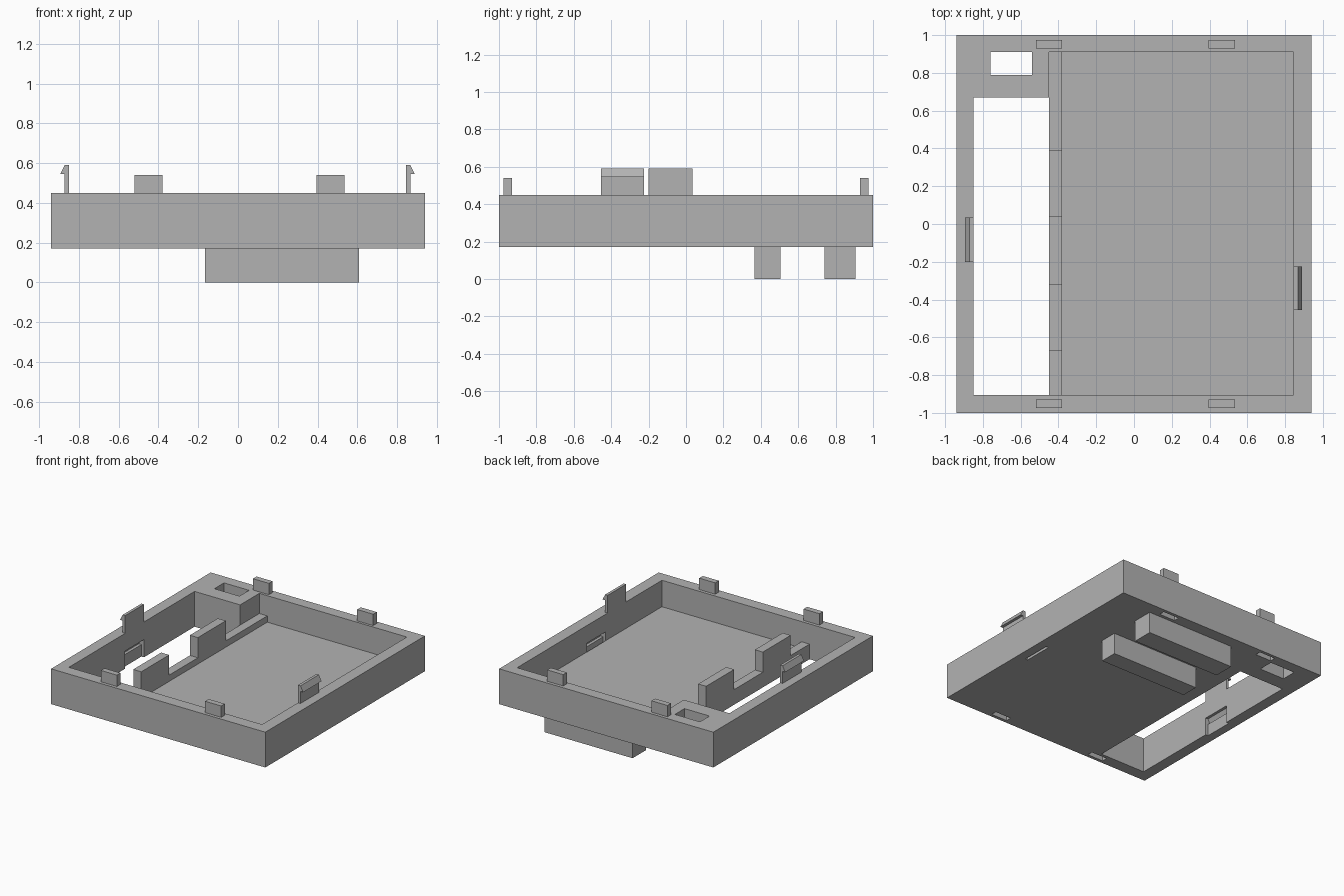
import bpy, bmesh

cube = bpy.data.objects.get("Cube")
if cube:
    bpy.data.objects.remove(cube, do_unlink=True)

grey = bpy.data.materials.new("plain grey")
grey.use_nodes = True
COLOUR = (0.45, 0.45, 0.45, 1)
grey.diffuse_color = COLOUR
grey.node_tree.nodes["Principled BSDF"].inputs["Base Color"].default_value = COLOUR

BASE, TOP = 0.17, 0.45        # underside and rim of the tray
FLOOR, LEDGE = 0.24, 0.29
FRONT, BACK = -0.905, 0.91    # inner faces of the end walls
LEFT, RIGHT = 0.845, -0.85    # inner faces of the side walls
DROP = TOP - BASE             # sockets repeat the pegs one tray lower


def prism(name, profile, y0, y1):
    """Extrude an x-z outline from y0 to y1."""
    bm = bmesh.new()
    face = bm.faces.new([bm.verts.new((x, y0, z)) for x, z in profile])
    out = bmesh.ops.extrude_face_region(bm, geom=[face])
    verts = [g for g in out["geom"] if isinstance(g, bmesh.types.BMVert)]
    bmesh.ops.translate(bm, verts=verts, vec=(0, y1 - y0, 0))
    bmesh.ops.recalc_face_normals(bm, faces=bm.faces)
    mesh = bpy.data.meshes.new(name)
    bm.to_mesh(mesh)
    bm.free()
    mesh.materials.append(grey)
    obj = bpy.data.objects.new(name, mesh)
    bpy.context.collection.objects.link(obj)
    return obj


def box(name, x0, x1, y0, y1, z0, z1):
    return prism(name, [(x0, z0), (x1, z0), (x1, z1), (x0, z1)], y0, y1)


def latch(name, wall, side, y0, y1, drop=0, extra=0):
    """Thin upright tab with an outward hook; extra lengthens its foot."""
    outline = [(0, TOP - extra), (0.022, TOP - extra), (0.022, 0.545),
               (0.045, 0.545), (0.022, 0.59), (0, 0.59)]
    return prism(name, [(wall + side * x, z - drop) for x, z in outline], y0, y1)


def cut(target, cutter):
    cutter.hide_render = True
    mod = target.modifiers.new("cut", "BOOLEAN")
    mod.operation = "DIFFERENCE"
    mod.solver = "EXACT"
    mod.object = cutter
    bpy.context.view_layer.objects.active = target
    bpy.ops.object.modifier_apply(modifier=mod.name)
    bpy.data.objects.remove(cutter, do_unlink=True)


# Tray shell with its recess, side opening and corner hole
tray = box("tray", -0.94, 0.94, -1, 1, BASE, TOP)
cut(tray, box("upper_recess", -0.45, LEFT, FRONT, BACK, LEDGE, 0.6))
cut(tray, box("lower_recess", -0.38, LEFT, FRONT, BACK, FLOOR, 0.6))
cut(tray, box("side_opening", RIGHT, -0.45, FRONT, 0.67, 0, 0.6))
cut(tray, box("corner_hole", -0.76, -0.54, 0.79, BACK, 0, 0.6))

# Raised blocks on the dividing ledge
for name, y0, y1 in (("front", -0.67, -0.32), ("back", 0.04, 0.39)):
    box(name + "_divider_block", -0.45, -0.38, y0, y1, LEDGE, TOP)

# Locating pegs on the rim and matching sockets below
for end, y0, y1 in (("front", -0.975, -0.93), ("back", 0.93, 0.975)):
    for side, x0, x1 in (("right", -0.52, -0.38), ("left", 0.395, 0.535)):
        box(f"{end}_{side}_peg", x0, x1, y0, y1, TOP, 0.54)
        cut(tray, box("peg_socket", x0, x1, y0, y1, 0.1, 0.54 - DROP))

# Hooked latches and matching sockets below
latch("right_latch", RIGHT, -1, -0.2, 0.035)
latch("left_latch", LEFT, 1, -0.455, -0.225)
for wall, side in ((RIGHT, -1), (LEFT, 1)):
    cut(tray, latch("latch_socket", wall, side, -0.2, 0.035, DROP, 0.05))

# Twin rails under the floor
box("inner_rail", -0.165, 0.61, 0.365, 0.505, 0, BASE)
box("outer_rail", -0.165, 0.61, 0.74, 0.905, 0, BASE)
